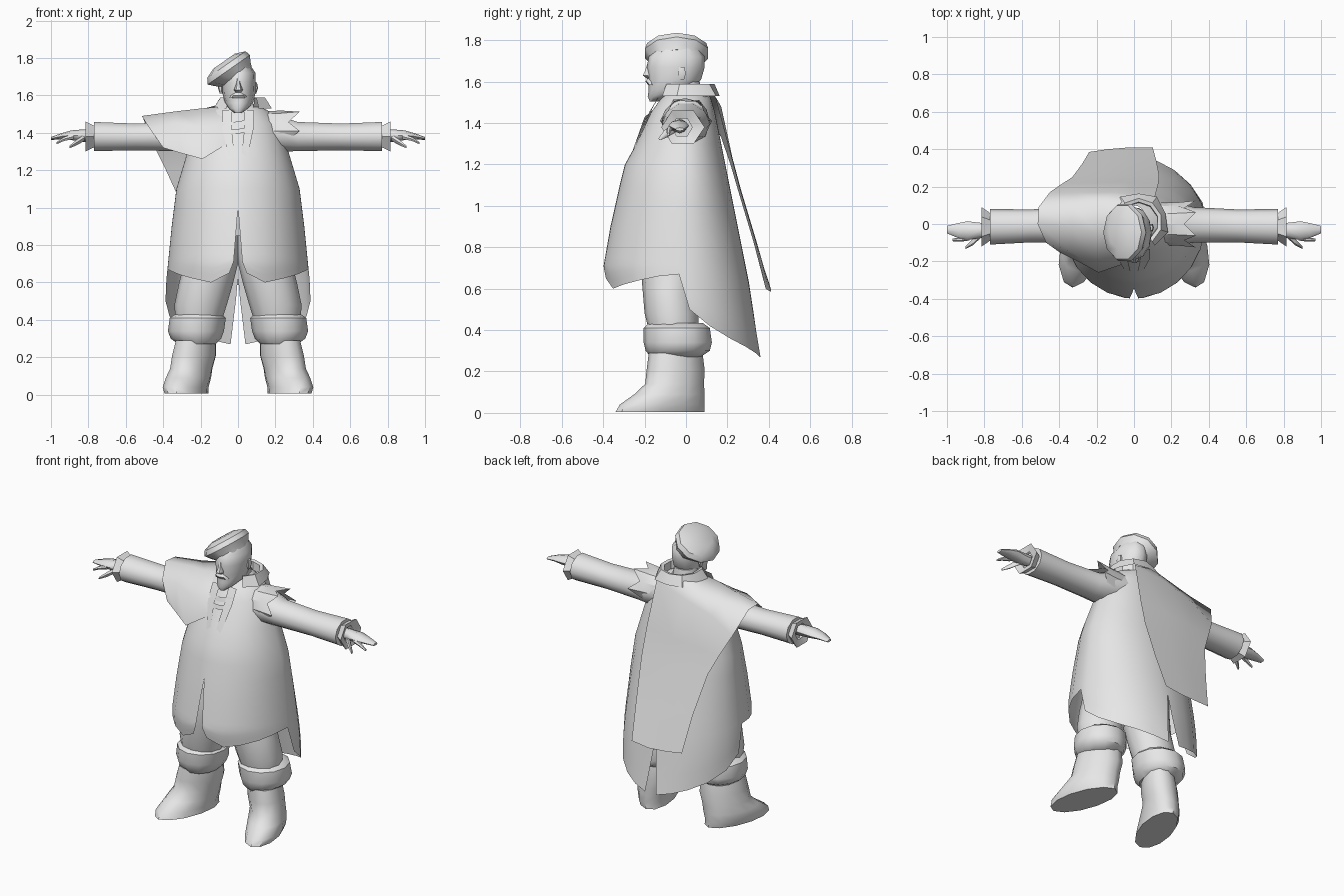
import bpy, bmesh, math
from mathutils import Vector, Matrix

cloth = bpy.data.materials.new("plain grey")
cloth.diffuse_color = (0.8, 0.8, 0.8, 1)


def skin(name, rows, closed=False, caps=False, mirror=False, angle=50, xf=None):
    """Join rows of points into a surface."""
    bm = bmesh.new()
    vs = [[bm.verts.new(p) for p in r] for r in rows]
    n = len(rows[0])
    for a, b in zip(vs, vs[1:]):
        for i in range(n if closed else n - 1):
            j = (i + 1) % n
            bm.faces.new((a[i], a[j], b[j], b[i]))
    if caps:
        bm.faces.new(vs[0][::-1])
        bm.faces.new(vs[-1])
    if xf:
        bm.transform(xf)
    bmesh.ops.remove_doubles(bm, verts=bm.verts, dist=0.0005)
    bmesh.ops.recalc_face_normals(bm, faces=bm.faces)
    me = bpy.data.meshes.new(name)
    bm.to_mesh(me)
    bm.free()
    me.materials.append(cloth)
    ob = bpy.data.objects.new(name, me)
    bpy.context.collection.objects.link(ob)
    bpy.ops.object.select_all(action='DESELECT')
    ob.select_set(True)
    bpy.context.view_layer.objects.active = ob
    bpy.ops.object.shade_smooth_by_angle(angle=math.radians(angle))
    if mirror:
        m = ob.modifiers.new("mirror", 'MIRROR')
        m.merge_threshold = 0.001
    return ob


def zrings(rings, n=12, shear=0):
    """Level rings: (cx, cy, z, rx, ry)."""
    out = []
    for cx, cy, z, rx, ry in rings:
        a = [2 * math.pi * i / n for i in range(n)]
        out.append([(cx + rx * math.cos(t) - shear * ry * math.sin(t),
                     cy + ry * math.sin(t), z) for t in a])
    return out


def xrings(rings, n=10):
    """Upright rings across x: (x, cy, cz, ry, rz)."""
    return [[(x, cy + ry * math.cos(2 * math.pi * i / n),
              cz + rz * math.sin(2 * math.pi * i / n)) for i in range(n)]
            for x, cy, cz, ry, rz in rings]


def lerp(table, v):
    """Interpolate rows of a table sorted by its first value."""
    if v <= table[0][0]:
        return table[0][1:]
    for a, b in zip(table, table[1:]):
        if v <= b[0]:
            f = (v - a[0]) / (b[0] - a[0])
            return [p + (q - p) * f for p, q in zip(a[1:], b[1:])]
    return table[-1][1:]


# Coat: half width, front depth, back depth by height; hem height by angle
body = [(.27, .37, .36, .36), (.42, .39, .365, .335), (.6, .385, .38, .31),
        (.7, .375, .40, .29), (.9, .355, .365, .25), (1.1, .33, .32, .21),
        (1.2, .30, .295, .19), (1.3, .27, .24, .17), (1.45, .22, .17, .14),
        (1.52, .16, .12, .12), (1.56, .07, .08, .10)]
hem = [(-90, .71), (-83, .65), (-68, .60), (-52, .62), (-36, .64), (-20, .66),
       (-5, .67), (3, .5), (20, .42), (38, .36), (55, .32), (70, .29), (83, .27), (90, .27)]
rows = []
for k in range(13):
    row = []
    for a, h in hem:
        if k < 9:
            z = (1.56, 1.52, 1.45, 1.3, 1.2, 1.1, 1.0, .9, .75)[k]
        else:
            z = .75 + (h - .75) * (k - 8) / 4
        w, f, b = lerp(body, z)
        t = math.radians(a)
        x = w * math.cos(t)
        if a == -90:      # front opening
            x = max(0, 1.0 - z) * .08
        elif a == 90:     # back vent
            x = max(0, .6 - z) * .12
        row.append((x, (f if a < 0 else b) * math.sin(t), z))
    rows.append(row)
skin("coat", rows, mirror=True)

# Trousers, boot cuffs and boots
skin("trousers", zrings([(.21, -.06, .40, .125, .12), (.20, -.07, .48, .14, .13),
                         (.17, -.08, .60, .145, .13), (.14, -.07, .72, .145, .15),
                         (.12, -.05, .85, .15, .15)]), True, True, True)
skin("boot_cuff", zrings([(.22, -.05, .27, .10, .12), (.225, -.04, .30, .135, .155),
                          (.225, -.04, .34, .15, .165), (.215, -.045, .41, .15, .16),
                          (.21, -.05, .435, .12, .13)]), True, True, True, 40)
skin("boot", zrings([(.275, -.125, .005, .105, .215), (.28, -.115, .04, .112, .205),
                     (.265, -.08, .09, .115, .17), (.25, -.055, .14, .11, .142),
                     (.235, -.05, .21, .115, .14), (.225, -.05, .29, .105, .13)],
                    shear=.25), True, True, True)

# Sleeves, flared cuffs and hands
skin("sleeve", xrings([(.10, .0, 1.41, .12, .10), (.22, .0, 1.395, .115, .10),
                       (.32, -.005, 1.38, .095, .082), (.55, -.01, 1.378, .088, .075),
                       (.77, -.015, 1.38, .095, .082)]), True, True, True)
skin("sleeve_cuff", xrings([(.765, -.015, 1.38, .07, .065), (.785, -.015, 1.38, .085, .075),
                            (.815, -.015, 1.38, .105, .092), (.80, -.02, 1.38, .05, .05)], 6),
     True, False, True, 25)
skin("hand", xrings([(.78, -.03, 1.385, .035, .035), (.83, -.035, 1.385, .042, .033),
                     (.89, -.035, 1.387, .05, .026), (.94, -.035, 1.382, .04, .017),
                     (1.0, -.03, 1.37, .02, .008)], 8), True, True, True)
skin("thumb", xrings([(.82, -.055, 1.375, .02, .02), (.86, -.095, 1.35, .018, .018),
                      (.90, -.125, 1.325, .008, .008)], 6), True, True, True)
skin("forefinger", xrings([(.88, -.07, 1.38, .018, .016), (.93, -.083, 1.367, .012, .012),
                           (.97, -.085, 1.345, .007, .007)], 6), True, True, True)

# Cape draped over one shoulder and down the back
skin("cape", [
    [(-.06, -.215, 1.34), (-.19, -.26, 1.26), (-.30, -.20, 1.29), (-.40, -.15, 1.32)],
    [(-.07, -.175, 1.45), (-.19, -.20, 1.43), (-.33, -.15, 1.45), (-.47, -.10, 1.42)],
    [(-.09, -.06, 1.54), (-.20, -.05, 1.53), (-.33, -.02, 1.515), (-.515, .0, 1.49)],
    [(-.05, .12, 1.565), (-.18, .12, 1.53), (-.33, .11, 1.50), (-.51, .09, 1.485)],
    [(.11, .14, 1.53), (-.10, .17, 1.48), (-.30, .17, 1.42), (-.45, .17, 1.33)],
    [(.13, .215, 1.25), (-.06, .225, 1.23), (-.24, .22, 1.22), (-.385, .215, 1.2)],
    [(.135, .26, 1.08), (-.04, .265, 1.08), (-.2, .26, 1.08), (-.33, .25, 1.08)],
    [(.12, .335, .83), (-.02, .34, .83), (-.15, .335, .83), (-.275, .325, .83)],
    [(.10, .41, .6), (-.02, .41, .585), (-.14, .40, .59), (-.24, .385, .6)]], angle=60)

# Ragged shoulder flap on the bare shoulder
flap = []
for i in range(9):
    t = math.radians(-30 + 30 * i)
    tip = .33 if i % 2 else .27
    flap.append([(x, r * math.cos(t), 1.41 + r * .95 * math.sin(t))
                 for x, r in ((.14, .11), (.23, .115), (tip, .125 if i % 2 else .10))])
skin("shoulder_flap", flap, angle=20)

# Folded collar, open at the front
collar = []
for i in range(9):
    t = math.radians(-55 + 290 * i / 8)
    collar.append([(.025 + r * math.cos(t), .01 + r * 1.02 * math.sin(t), z)
                   for r, z in ((.10, 1.50), (.105, 1.585), (.125, 1.59),
                                (.165 if i % 2 else .15, 1.53))])
skin("collar", collar, angle=35)

# Lapels and chest straps
skin("lapel", [[(.03, -.135, 1.525), (.085, -.135, 1.52)],
               [(.035, -.19, 1.43), (.085, -.185, 1.43)],
               [(.02, -.25, 1.29), (.05, -.25, 1.27)]], mirror=True)
for z, y in ((1.445, -.182), (1.405, -.204)):
    skin("chest_strap", [[(-.08, y + .012, z - .015), (0, y - .003, z - .01), (.075, y + .012, z + .005)],
                         [(-.08, y + .02, z + .01), (0, y + .008, z + .015), (.075, y + .02, z + .03)]])

# Head with bearded chin, nose and ears
skin("head", zrings([(.0, -.155, 1.505, .018, .02), (.002, -.125, 1.53, .05, .06),
                     (.005, -.075, 1.56, .075, .105), (.005, -.055, 1.61, .088, .128),
                     (.005, -.05, 1.67, .09, .14), (.005, -.045, 1.72, .088, .135),
                     (.0, -.04, 1.77, .06, .10)]), True, True)
skin("neck", zrings([(.0, .0, 1.46, .09, .09), (.0, -.01, 1.6, .07, .08)], 10), True, True)
skin("nose", zrings([(.002, -.175, 1.615, .015, .015), (.002, -.185, 1.63, .024, .028),
                     (.002, -.18, 1.65, .016, .022), (.002, -.175, 1.69, .01, .012)], 6), True, True)
skin("moustache", zrings([(.002, -.165, 1.585, .05, .018), (.002, -.168, 1.60, .04, .028),
                          (.002, -.165, 1.615, .02, .022)], 8), True, True)
skin("ear", zrings([(.09, -.02, 1.61, .008, .012), (.095, -.02, 1.64, .012, .022),
                    (.093, -.02, 1.67, .008, .014)], 6), True, True, True)

# Slouched beret, tipped to one side
tilt = Matrix.Translation(Vector((-.045, -.045, 1.74))) @ Matrix.Rotation(math.radians(-35), 4, 'Y')
skin("beret", zrings([(.01, 0, -.055, .095, .125), (.0, 0, -.03, .115, .142), (-.005, 0, .0, .138, .16),
                      (0, 0, .03, .125, .15), (0, 0, .052, .07, .09)], 10),
     True, True, angle=40, xf=tilt)
